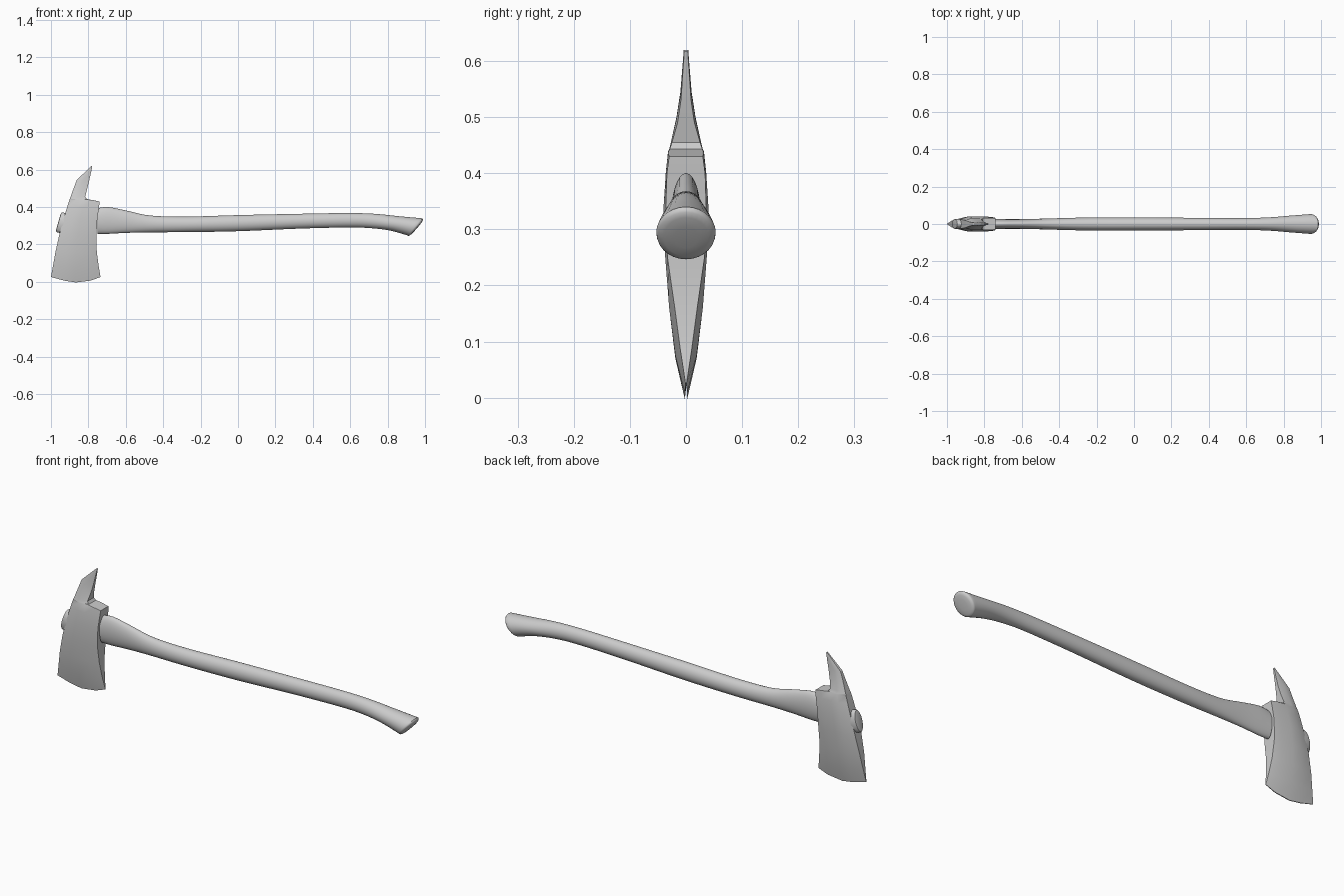
import bpy, bmesh, math


def loft(name, rings, angle):
    """Skin a list of equal-length point rings and cap both ends."""
    bm = bmesh.new()
    vs = [[bm.verts.new(p) for p in r] for r in rings]
    n = len(vs[0])
    for a, b in zip(vs, vs[1:]):
        for i in range(n):
            j = (i + 1) % n
            bm.faces.new((a[i], a[j], b[j], b[i]))
    bm.faces.new(vs[0])
    bm.faces.new(vs[-1])
    bmesh.ops.recalc_face_normals(bm, faces=bm.faces)
    me = bpy.data.meshes.new(name)
    bm.to_mesh(me)
    bm.free()
    ob = bpy.data.objects.new(name, me)
    bpy.context.collection.objects.link(ob)
    bpy.ops.object.select_all(action='DESELECT')
    ob.select_set(True)
    bpy.context.view_layer.objects.active = ob
    bpy.ops.object.shade_smooth_by_angle(angle=math.radians(angle))
    return ob


def catmull(rows, steps):
    """Smoothly resample rows of numbers."""
    out = []
    for k in range(len(rows) - 1):
        p0, p1 = rows[max(k - 1, 0)], rows[k]
        p2, p3 = rows[k + 1], rows[min(k + 2, len(rows) - 1)]
        for s in range(steps):
            t = s / steps
            out.append([0.5 * (2 * b + (c - a) * t + (2 * a - 5 * b + 4 * c - d) * t * t
                               + (3 * b - a - 3 * c + d) * t ** 3)
                        for a, b, c, d in zip(p0, p1, p2, p3)])
    return out + [list(rows[-1])]


def oval(s, n=28):
    """Upright or slanted oval between a top and a bottom point."""
    xt, zt, xb, zb, w = s
    ring = []
    for i in range(n):
        a = 2 * math.pi * i / n
        c, y = math.cos(a), math.sin(a)
        ring.append(((xt + xb) / 2 + c * (xt - xb) / 2, w * y,
                     (zt + zb) / 2 + c * (zt - zb) / 2))
    return ring


def inset(s, f, push):
    """Shrink an oval section and push it along its slanted normal."""
    xt, zt, xb, zb, w = s
    mx, mz = (xt + xb) / 2, (zt + zb) / 2
    dx, dz = xt - xb, zt - zb
    l = math.hypot(dx, dz)
    mx, mz = mx + dz / l * push, mz - dx / l * push
    return (mx + dx / 2 * f, mz + dz / 2 * f, mx - dx / 2 * f, mz - dz / 2 * f, w * f)


# Handle: (top x, top z, bottom x, bottom z, half width)
grip = [(-0.75, 0.394, -0.75, 0.257, 0.026), (-0.695, 0.400, -0.695, 0.257, 0.026),
        (-0.60, 0.382, -0.60, 0.262, 0.026), (-0.47, 0.355, -0.47, 0.265, 0.029),
        (-0.28, 0.349, -0.28, 0.266, 0.034), (0.0, 0.357, 0.0, 0.271, 0.035),
        (0.33, 0.364, 0.33, 0.285, 0.033), (0.58, 0.368, 0.58, 0.291, 0.032),
        (0.73, 0.364, 0.70, 0.288, 0.035), (0.87, 0.350, 0.81, 0.275, 0.045),
        (0.985, 0.340, 0.905, 0.249, 0.053)]
end = grip[-1]
knob = [inset(end, f, p) for f, p in ((0.98, 0.005), (0.92, 0.009), (0.75, 0.012), (0.4, 0.014))]
loft("handle", [oval(s) for s in catmull(grip, 5) + knob], 40)

# Handle end showing through the back of the head
stub = (-0.939, 0.372, -0.969, 0.266, 0.027)
loft("handle_stub", [oval(s) for s in (inset(stub, 1, 0.05), stub, inset(stub, 0.93, -0.005),
                                       inset(stub, 0.7, -0.007))], 40)


# Axe head: (left x, left z, middle z, right x, right z, half thickness, left edge, right edge)
def slab(s):
    xl, zl, zm, xr, zr, t, el, er = s
    w = xr - xl
    side = [(xl, el, zl), (xl + 0.27 * w, t, (zl + 2 * zm) / 3),
            (xl + 0.5 * w, t, zm), (xl + 0.8 * w, t, (zr + 2 * zm) / 3), (xr, er, zr)]
    return [(x, -y, z) for x, y, z in side] + [(x, y, z) for x, y, z in reversed(side)]


head = [(-1.0, 0.026, -0.003, -0.735, 0.026, 0.002, 0.001, 0.001),
        (-0.988, 0.092, 0.070, -0.745, 0.085, 0.019, 0.009, 0.010),
        (-0.976, 0.16, 0.16, -0.755, 0.16, 0.030, 0.017, 0.020),
        (-0.956, 0.25, 0.25, -0.757, 0.25, 0.037, 0.024, 0.033),
        (-0.933, 0.335, 0.34, -0.752, 0.34, 0.040, 0.025, 0.036),
        (-0.912, 0.405, 0.40, -0.743, 0.40, 0.036, 0.022, 0.034),
        (-0.902, 0.436, 0.439, -0.740, 0.430, 0.032, 0.020, 0.030),
        (-0.900, 0.443, 0.443, -0.808, 0.443, 0.030, 0.019, 0.029),
        (-0.895, 0.455, 0.455, -0.817, 0.455, 0.027, 0.017, 0.025),
        (-0.879, 0.50, 0.50, -0.808, 0.49, 0.017, 0.011, 0.015),
        (-0.862, 0.545, 0.545, -0.798, 0.53, 0.010, 0.007, 0.009),
        (-0.820, 0.585, 0.580, -0.788, 0.575, 0.007, 0.005, 0.006),
        (-0.783, 0.620, 0.619, -0.779, 0.617, 0.004, 0.003, 0.003)]
loft("axe_head", [slab(s) for s in head], 25)
